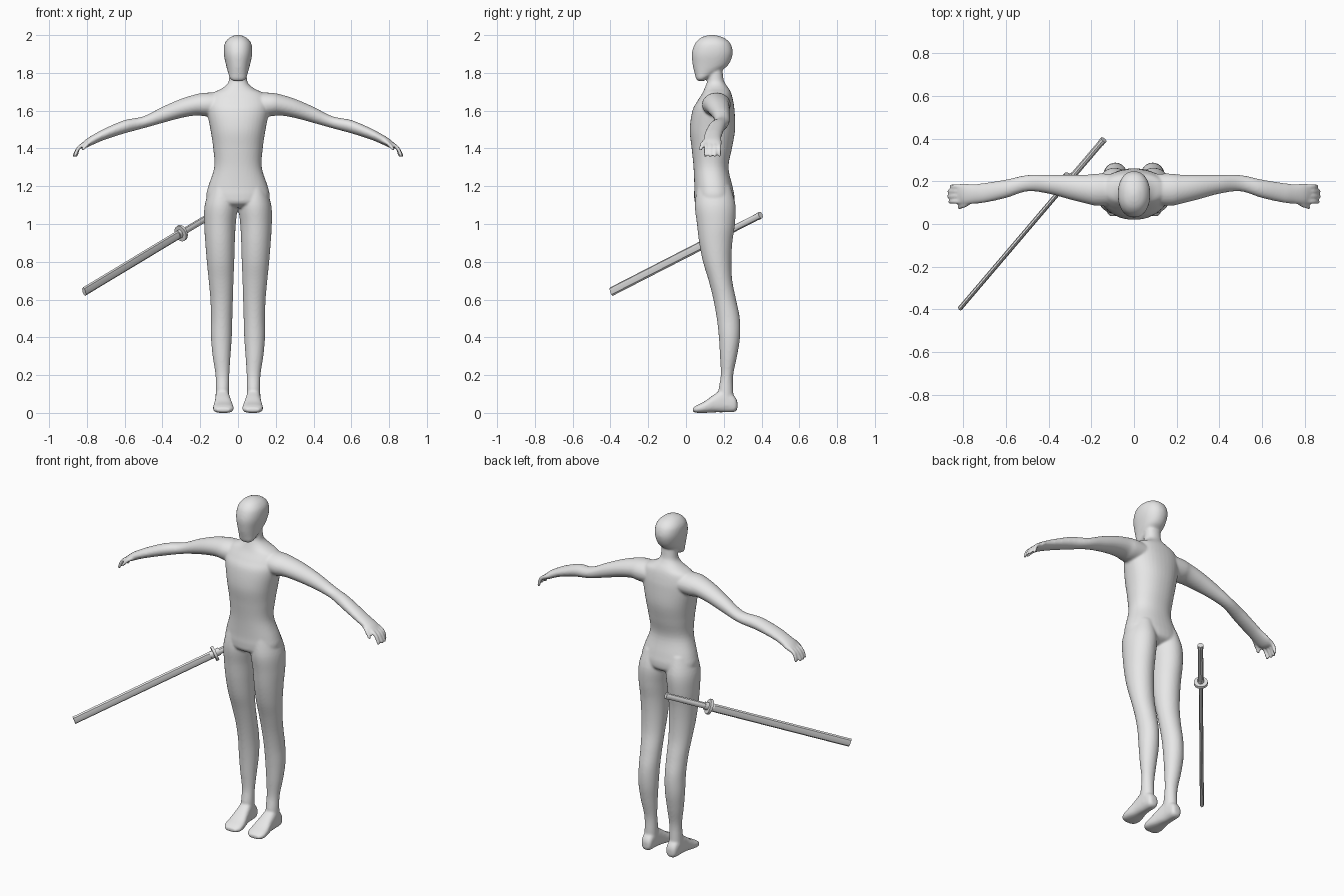
import bpy, bmesh, math
from mathutils import Vector, Matrix

grey = bpy.data.materials.new("plain grey")
grey.diffuse_color = (0.8, 0.8, 0.8, 1)


def finish(name, bm):
    bmesh.ops.recalc_face_normals(bm, faces=bm.faces)
    me = bpy.data.meshes.new(name)
    bm.to_mesh(me)
    bm.free()
    me.materials.append(grey)
    ob = bpy.data.objects.new(name, me)
    bpy.context.collection.objects.link(ob)
    return ob


def skin(bm, rings):
    """Bridge rings of points into a closed tube."""
    rows = [[bm.verts.new(p) for p in r] for r in rings]
    n = len(rows[0])
    for a, b in zip(rows, rows[1:]):
        for i in range(n):
            j = (i + 1) % n
            bm.faces.new((a[i], a[j], b[j], b[i]))
    bm.faces.new(rows[0][::-1])
    bm.faces.new(rows[-1])


def smooth_rows(rows, steps=5):
    """Catmull-Rom interpolation between rows."""
    out = []
    for i in range(len(rows) - 1):
        p = [rows[max(i - 1, 0)], rows[i], rows[i + 1], rows[min(i + 2, len(rows) - 1)]]
        for k in range(steps):
            t = k / steps
            out.append([0.5 * (2 * b + (c - a) * t + (2 * a - 5 * b + 4 * c - d) * t * t
                               + (3 * b - a - 3 * c + d) * t ** 3) for a, b, c, d in zip(*p)])
    return out + [list(rows[-1])]


def loft(bm, axis, rows, side=1, power=2.0, n=40):
    """Rows hold a position on the axis and the min/max of the other two axes."""
    rings = []
    for t, a0, a1, b0, b1 in smooth_rows(rows):
        ring = []
        for i in range(n):
            ang = 2 * math.pi * i / n
            c, s = math.cos(ang), math.sin(ang)
            a = (a0 + a1) / 2 + (a1 - a0) / 2 * math.copysign(abs(c) ** (2 / power), c)
            b = (b0 + b1) / 2 + (b1 - b0) / 2 * math.copysign(abs(s) ** (2 / power), s)
            p = {"x": (t, a, b), "y": (a, t, b), "z": (a, b, t)}[axis]
            ring.append((p[0] * side, p[1], p[2]))
        rings.append(ring)
    skin(bm, rings)


def finger(bm, points, side, r=0.0125):
    pts = [Vector(p) for p in smooth_rows(points)]
    rings = []
    for i, p in enumerate(pts):
        d = pts[min(i + 1, len(pts) - 1)] - pts[max(i - 1, 0)]
        q = d.to_track_quat("Z", "Y")
        f = i / (len(pts) - 1)
        rad = r * (1 - 0.3 * f) * (0.6 if f == 1 else 1)
        ring = []
        for k in range(12):
            a = math.pi * k / 6
            v = p + q @ Vector((rad * math.cos(a), rad * math.sin(a), 0))
            ring.append((v.x * side, v.y, v.z))
        rings.append(ring)
    skin(bm, rings)


def upright(rows):
    """Centred rows: height, half width, front, back."""
    return [(z, -w, w, f, b) for z, w, f, b in rows]


body = bmesh.new()
# torso and neck
loft(body, "z", upright([
    (1.085, 0.10, 0.09, 0.21), (1.11, 0.155, 0.05, 0.25), (1.15, 0.168, 0.043, 0.256),
    (1.20, 0.157, 0.044, 0.246), (1.30, 0.126, 0.04, 0.225), (1.40, 0.131, 0.03, 0.243),
    (1.50, 0.146, 0.02, 0.26), (1.60, 0.165, 0.034, 0.257), (1.65, 0.163, 0.06, 0.25),
    (1.69, 0.14, 0.085, 0.24), (1.715, 0.09, 0.097, 0.228), (1.74, 0.058, 0.107, 0.21),
    (1.77, 0.047, 0.115, 0.198), (1.86, 0.045, 0.12, 0.19)]), power=2.2)
# head
loft(body, "z", upright([
    (1.757, 0.024, 0.062, 0.095), (1.77, 0.042, 0.053, 0.115), (1.80, 0.052, 0.045, 0.165),
    (1.84, 0.063, 0.036, 0.222), (1.90, 0.075, 0.031, 0.247), (1.95, 0.072, 0.045, 0.238),
    (1.98, 0.053, 0.07, 0.21), (1.995, 0.028, 0.10, 0.175), (2.001, 0.008, 0.13, 0.145)]),
    power=2.2)
for side in (1, -1):
    # leg
    loft(body, "z", [
        (1.20, 0.02, 0.145, 0.06, 0.235), (1.10, 0.003, 0.176, 0.047, 0.262),
        (1.00, 0.012, 0.179, 0.058, 0.259), (0.90, 0.017, 0.173, 0.07, 0.245),
        (0.80, 0.02, 0.165, 0.09, 0.24), (0.70, 0.024, 0.155, 0.12, 0.245),
        (0.60, 0.027, 0.146, 0.145, 0.265), (0.50, 0.03, 0.143, 0.163, 0.285),
        (0.40, 0.033, 0.143, 0.174, 0.286), (0.30, 0.04, 0.134, 0.18, 0.27),
        (0.20, 0.046, 0.119, 0.184, 0.25), (0.12, 0.046, 0.118, 0.172, 0.25),
        (0.04, 0.046, 0.12, 0.17, 0.255)], side)
    # foot
    loft(body, "y", [
        (0.272, 0.062, 0.10, 0.02, 0.06), (0.255, 0.05, 0.115, 0.005, 0.09),
        (0.20, 0.045, 0.12, 0.003, 0.125), (0.15, 0.036, 0.123, 0.003, 0.098),
        (0.10, 0.025, 0.131, 0.0, 0.062), (0.06, 0.025, 0.13, 0.0, 0.042),
        (0.036, 0.045, 0.112, 0.006, 0.026)], side, power=2.6)
    # arm and palm
    loft(body, "x", [
        (0.08, 0.09, 0.235, 1.57, 1.695), (0.17, 0.085, 0.236, 1.57, 1.695),
        (0.22, 0.095, 0.231, 1.575, 1.687), (0.30, 0.115, 0.231, 1.562, 1.663),
        (0.40, 0.142, 0.231, 1.535, 1.62), (0.50, 0.153, 0.229, 1.507, 1.57),
        (0.60, 0.122, 0.208, 1.48, 1.55), (0.70, 0.10, 0.192, 1.448, 1.508),
        (0.75, 0.095, 0.187, 1.428, 1.482), (0.80, 0.09, 0.19, 1.405, 1.452),
        (0.825, 0.10, 0.185, 1.398, 1.43)], side)
    # fingers and thumb
    for y0, y1, reach in ((0.107, 0.103, 0.866), (0.13, 0.128, 0.873),
                          (0.153, 0.153, 0.872), (0.176, 0.177, 0.858)):
        finger(body, [(0.80, y0, 1.428), (0.842, (y0 + y1) / 2, 1.405), (reach, y1, 1.355)], side)
    finger(body, [(0.76, 0.11, 1.445), (0.795, 0.087, 1.425), (0.825, 0.076, 1.39)], side)

# fuse the parts into one soft skin
figure = finish("body", body)
remesh = figure.modifiers.new("fuse", "REMESH")
remesh.mode = "VOXEL"
remesh.voxel_size = 0.0065
remesh.use_smooth_shade = True
soften = figure.modifiers.new("soften", "SMOOTH")
soften.factor = 0.5
soften.iterations = 5

# sword frame: local z runs from sheath tip to pommel, local y is upright
tip, pommel = Vector((-0.815, -0.395, 0.642)), Vector((-0.142, 0.395, 1.047))
along = (pommel - tip).normalized()
across = along.cross(Vector((0, 0, 1))).normalized()
up = across.cross(along)
frame = Matrix((across, up, along)).transposed().to_4x4()
length = (pommel - tip).length


def sword_part(name, start, end, rx, ry, sides):
    bm = bmesh.new()
    bmesh.ops.create_cone(bm, cap_ends=True, segments=sides, radius1=1, radius2=1, depth=1)
    bmesh.ops.scale(bm, vec=(rx, ry, (end - start) * length), verts=bm.verts)
    bm.transform(Matrix.Translation(tip + along * length * (start + end) / 2) @ frame)
    ob = finish(name, bm)
    bpy.ops.object.select_all(action="DESELECT")
    ob.select_set(True)
    bpy.context.view_layer.objects.active = ob
    bpy.ops.object.shade_smooth_by_angle(angle=math.radians(35))


sword_part("sheath", 0.0, 0.755, 0.011, 0.024, 8)
sword_part("guard", 0.757, 0.771, 0.038, 0.044, 20)
sword_part("guard_collar", 0.74, 0.79, 0.017, 0.023, 12)
sword_part("handle", 0.77, 0.985, 0.015, 0.018, 10)
sword_part("pommel", 0.98, 1.0, 0.0165, 0.0195, 10)
